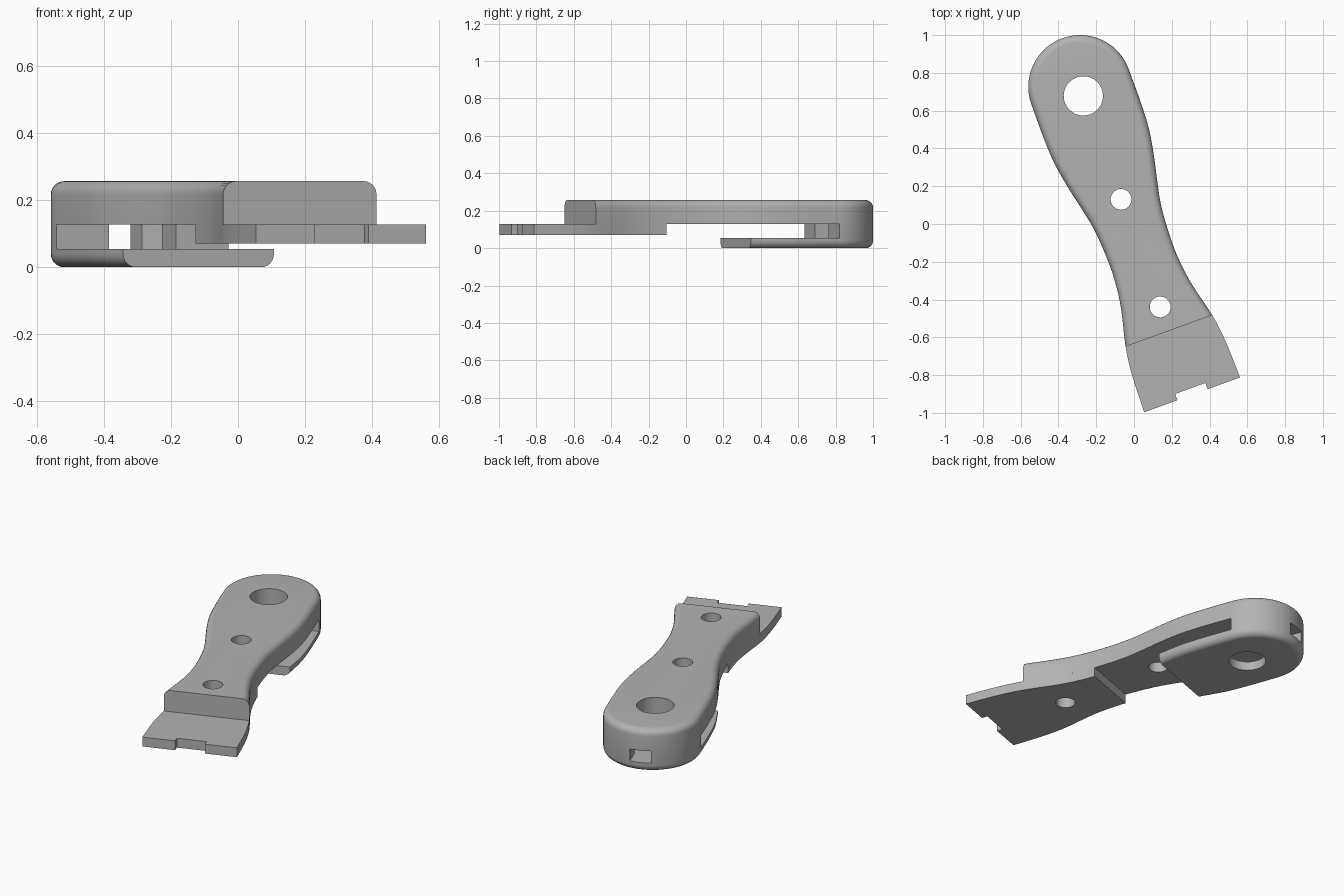
import bpy, bmesh, math
from mathutils import Matrix

cube = bpy.data.objects.get("Cube")
if cube:
    bpy.data.objects.remove(cube)

# The tool lies at a slant: it is modelled along its own axis, then turned
PLACE = Matrix.Rotation(math.radians(20), 4, 'Z') @ Matrix.Translation((-0.02, 0, 0))
TOP, FLOOR, CEIL = 0.257, 0.055, 0.128   # handle top, slot floor, slot ceiling
ROUND_Y, ROUND_R = 0.78, 0.274           # rounded head
FILLET = 0.04

# Half width of the outline along its length
WIDTHS = [(-0.96, 0.27), (-0.8, 0.266), (-0.7, 0.259), (-0.595, 0.244), (-0.4, 0.198),
          (-0.28, 0.181), (-0.15, 0.176), (0.04, 0.188), (0.17, 0.213), (0.3, 0.242),
          (0.45, 0.267), (0.6, 0.274), (ROUND_Y, ROUND_R)]

steel = bpy.data.materials.new("plain grey")
steel.use_nodes = True
steel.diffuse_color = (0.45, 0.45, 0.45, 1)
steel.node_tree.nodes["Principled BSDF"].inputs["Base Color"].default_value = (0.45, 0.45, 0.45, 1)


def half_width(y):
    """Smooth cubic interpolation through the width points."""
    n = len(WIDTHS)
    i = max(k for k in range(n - 1) if k == 0 or WIDTHS[k][0] <= y)
    (y0, w0), (y1, w1) = WIDTHS[i], WIDTHS[i + 1]

    def slope(k):
        a, b = WIDTHS[max(k - 1, 0)], WIDTHS[min(k + 1, n - 1)]
        return (b[1] - a[1]) / (b[0] - a[0])

    d = y1 - y0
    t = (y - y0) / d
    return ((2*t**3 - 3*t**2 + 1) * w0 + (t**3 - 2*t**2 + t) * d * slope(i)
            + (3*t**2 - 2*t**3) * w1 + (t**3 - t**2) * d * slope(i + 1))


def side(start, end, inset=0, steps=36):
    ys = [start + (end - start) * k / steps for k in range(steps + 1)]
    return [(half_width(y) - inset, y) for y in ys]


def handle_outline(inset):
    right = side(-0.595, ROUND_Y, inset)
    r = ROUND_R - inset
    arc = [(r * math.cos(a), ROUND_Y + r * math.sin(a))
           for a in (math.pi * k / 40 for k in range(1, 40))]
    return right + arc + [(-x, y) for x, y in reversed(right)]


def loft(name, layers):
    """Stack outlines given as (points, z) and close both ends."""
    bm = bmesh.new()
    rings = [[bm.verts.new(PLACE @ Matrix.Translation((x, y, z)).translation) for x, y in pts]
             for pts, z in layers]
    n = len(rings[0])
    for low, high in zip(rings, rings[1:]):
        for k in range(n):
            j = (k + 1) % n
            bm.faces.new((low[k], low[j], high[j], high[k]))
    bm.faces.new(rings[0][::-1])
    bm.faces.new(rings[-1])
    bmesh.ops.recalc_face_normals(bm, faces=bm.faces)
    mesh = bpy.data.meshes.new(name)
    bm.to_mesh(mesh)
    bm.free()
    mesh.materials.append(steel)
    obj = bpy.data.objects.new(name, mesh)
    bpy.context.collection.objects.link(obj)
    return obj


def prism(name, pts, z0, z1):
    return loft(name, [(pts, z0), (pts, z1)])


def hole(y, r, sides=48):
    pts = [(r * math.cos(a), y + r * math.sin(a))
           for a in (2 * math.pi * k / sides for k in range(sides))]
    return prism("hole_cutter", pts, -0.2, 0.5)


def carve(obj, cutters):
    for c in cutters:
        c.hide_render = True
        mod = obj.modifiers.new("cut", 'BOOLEAN')
        mod.operation, mod.solver, mod.object = 'DIFFERENCE', 'EXACT', c
    bpy.context.view_layer.update()
    result = bpy.data.meshes.new_from_object(
        obj.evaluated_get(bpy.context.evaluated_depsgraph_get()))
    obj.modifiers.clear()
    obj.data = result
    for c in cutters:
        bpy.data.objects.remove(c)


def smooth(obj):
    bpy.ops.object.select_all(action='DESELECT')
    obj.select_set(True)
    bpy.context.view_layer.objects.active = obj
    bpy.ops.object.shade_smooth_by_angle(angle=math.radians(30))


# Handle: outline with rounded upper and lower rims
angles = [math.pi / 2 * k / 6 for k in range(7)]
rim = [(FILLET * (1 - math.sin(a)), FILLET * (1 - math.cos(a))) for a in angles]
layers = [(handle_outline(i), z) for i, z in rim]
layers += [(handle_outline(i), TOP - z) for i, z in reversed(rim)]
handle = loft("handle", layers)

# Slot with a stepped channel running out through the rounded head
half_slot = [(0.6, -0.9), (0.6, ROUND_Y), (0.106, ROUND_Y), (0.106, 0.895),
             (0.085, 0.92), (0.06, 0.95), (0.06, 1.3)]
slot = prism("slot_cutter", half_slot + [(-x, y) for x, y in reversed(half_slot)], FLOOR, CEIL)

# Everything below the slot is removed ahead of the short lower plate
under = prism("under_cutter", [(-0.7, -0.9), (0.7, -0.9), (0.7, 0.29), (-0.7, 0.29)], -0.2, 0.1)
carve(handle, [slot, under, hole(0.729, 0.104), hole(0.146, 0.055), hole(-0.46, 0.055)])
smooth(handle)

# Blade: flat plate under the handle, with a notched tip
edge = side(-0.955, -0.167)
notch = [(-0.083, -0.955), (-0.083, -0.92), (0.087, -0.92), (0.087, -0.955)]
blade = prism("blade", edge + [(-x, y) for x, y in reversed(edge)] + notch, 0.071, CEIL)
carve(blade, [hole(-0.46, 0.055)])
smooth(blade)
